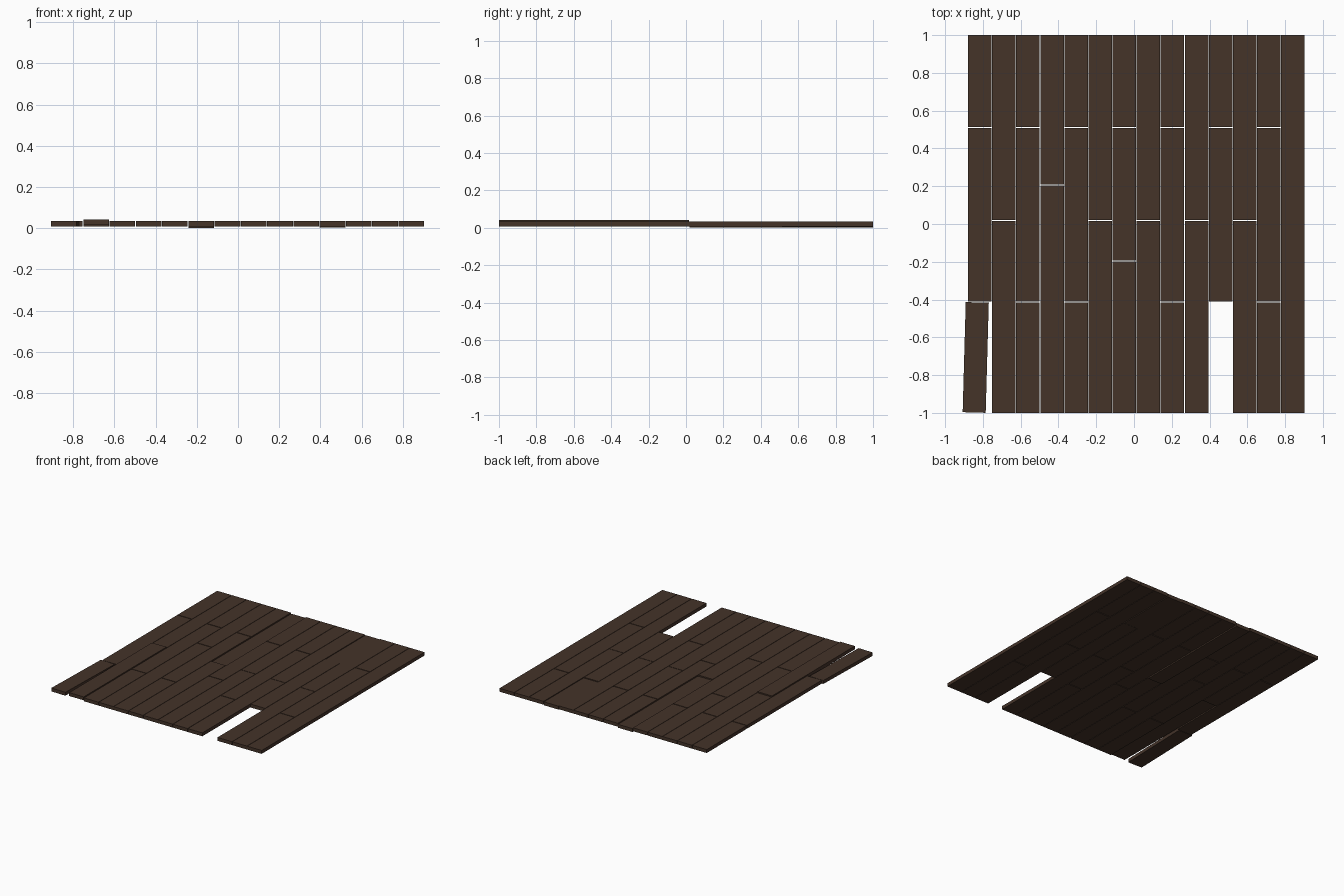
import bpy
from math import radians

if "Cube" in bpy.data.objects:
    bpy.data.objects.remove(bpy.data.objects["Cube"])

wood = bpy.data.materials.new("dark_wood")
wood.diffuse_color = (0.058, 0.033, 0.022, 1)
wood.use_nodes = True
wood.node_tree.nodes["Principled BSDF"].inputs["Base Color"].default_value = wood.diffuse_color

PITCH, LEFT = 0.1275, -0.88
WIDTH, THICK, BASE = 0.1245, 0.0265, 0.0075


def plank(name, x, y0, y1, z=BASE, angle=0.0, width=WIDTH):
    bpy.ops.mesh.primitive_cube_add(size=1, location=(x, (y0 + y1) / 2, z + THICK / 2))
    ob = bpy.context.object
    ob.name = name
    ob.scale = (width, y1 - y0, THICK)
    bpy.ops.object.transform_apply(location=False, rotation=False, scale=True)
    ob.rotation_euler.z = radians(angle)
    ob.data.materials.append(wood)
    return ob


# End joints of each plank row: (y, gap), from front to back
thirds = [(-0.414, 0.005), (0.51, 0.006)]
halves = [(0.018, 0.004)]
rows = [thirds, halves, thirds, [(0.207, 0.006)], thirds, halves,
        [(-0.197, 0.005), (0.51, 0.006)], halves, thirds, halves,
        thirds, halves, thirds, []]

# Planks that sit higher or lower than the rest
heights = {(1, 0): 0.0145, (5, 1): 0.0, (10, 2): 0.004}
loose, missing = (0, 0), (10, 0)

for r, joints in enumerate(rows):
    x = LEFT + PITCH * (r + 0.5)
    starts = [-1.0] + [y + g / 2 for y, g in joints]
    ends = [y - g / 2 for y, g in joints] + [1.0]
    for i, (y0, y1) in enumerate(zip(starts, ends)):
        if (r, i) == missing:
            continue
        name = f"floor_plank_{r + 1}_{i + 1}"
        if (r, i) == loose:
            # Skewed loose plank at the front left corner
            plank("loose_plank", -0.838, -0.998, -0.415, angle=-1.6, width=0.122)
        else:
            plank(name, x, y0, y1, heights.get((r, i), BASE))
